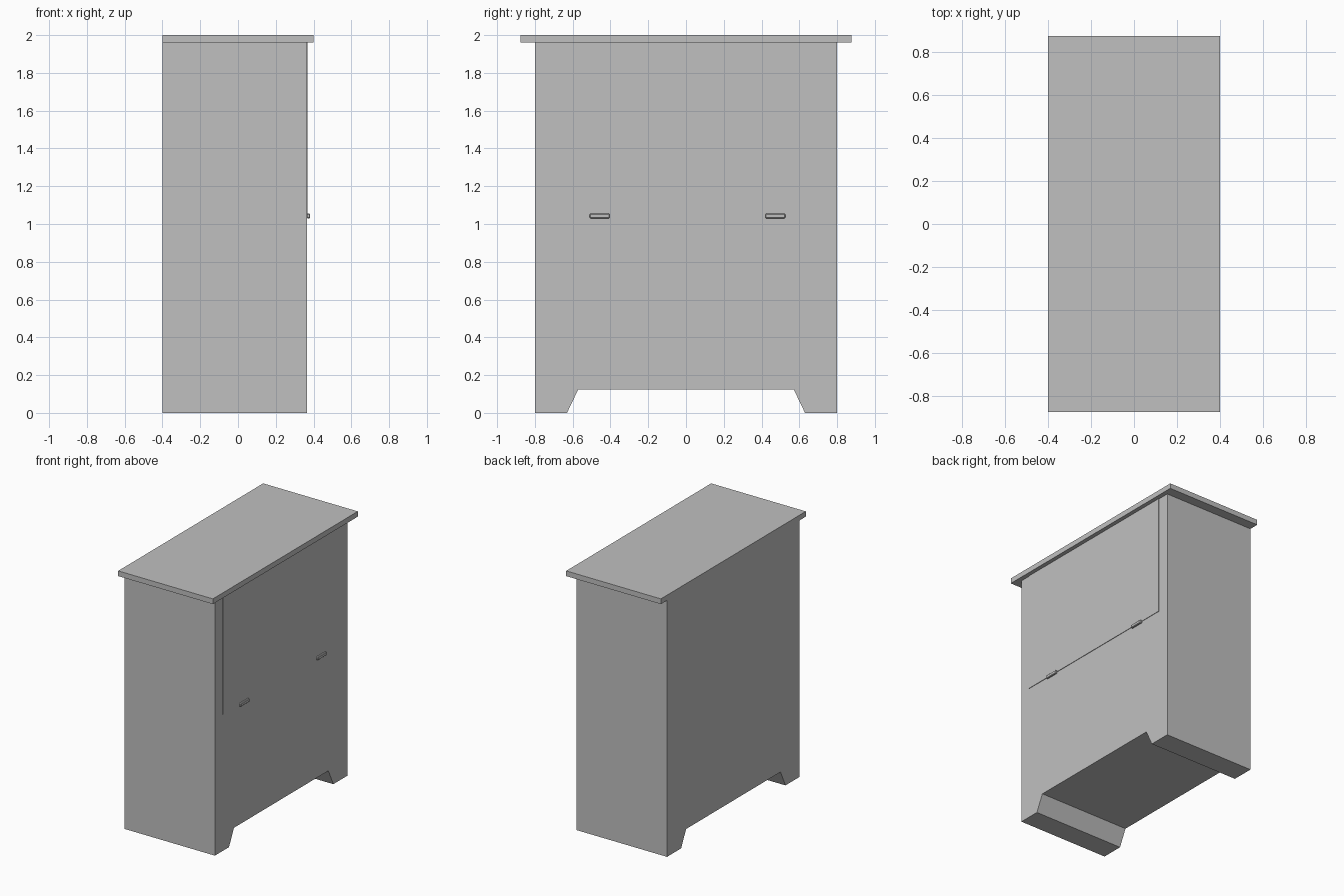
import bpy
import bmesh

if "Cube" in bpy.data.objects:
    bpy.data.objects.remove(bpy.data.objects["Cube"])

grey = bpy.data.materials.new("plain_grey")
grey.diffuse_color = (0.53, 0.53, 0.53, 1)
grey.use_nodes = True
grey.node_tree.nodes["Principled BSDF"].inputs["Base Color"].default_value = grey.diffuse_color


def extrude_along_x(name, profile, x0, x1):
    """Solid from a (y, z) profile, extruded from x0 to x1."""
    bm = bmesh.new()
    face = bm.faces.new([bm.verts.new((x0, y, z)) for y, z in profile])
    side = bmesh.ops.extrude_face_region(bm, geom=[face])
    moved = [v for v in side["geom"] if isinstance(v, bmesh.types.BMVert)]
    bmesh.ops.translate(bm, verts=moved, vec=(x1 - x0, 0, 0))
    bmesh.ops.recalc_face_normals(bm, faces=bm.faces)
    mesh = bpy.data.meshes.new(name)
    bm.to_mesh(mesh)
    bm.free()
    mesh.materials.append(grey)
    obj = bpy.data.objects.new(name, mesh)
    bpy.context.collection.objects.link(obj)
    return obj


def box(name, x, y, z):
    profile = [(y[0], z[0]), (y[1], z[0]), (y[1], z[1]), (y[0], z[1])]
    return extrude_along_x(name, profile, *x)


# Cabinet body with a splayed cutout between the feet
half = [(0.57, 0.125), (0.63, 0.0), (0.80, 0.0), (0.80, 1.96)]
body = half + [(-y, z) for y, z in reversed(half)]
extrude_along_x("cabinet_body", body, -0.40, 0.365)

# Overhanging top, flush at the back
box("top_board", (-0.40, 0.40), (-0.875, 0.875), (1.96, 2.0))

# Thin flap on the upper half of the front
box("flap_door", (0.365, 0.369), (-0.71, 0.71), (1.045, 1.96))

# Two small pull handles with softened edges
for i, y in enumerate((-0.457, 0.473)):
    handle = box(f"handle_{i + 1}", (0.365, 0.382),
                 (y - 0.053, y + 0.053), (1.03, 1.055))
    bevel = handle.modifiers.new("soft_edges", 'BEVEL')
    bevel.width = 0.004
    bevel.segments = 1
